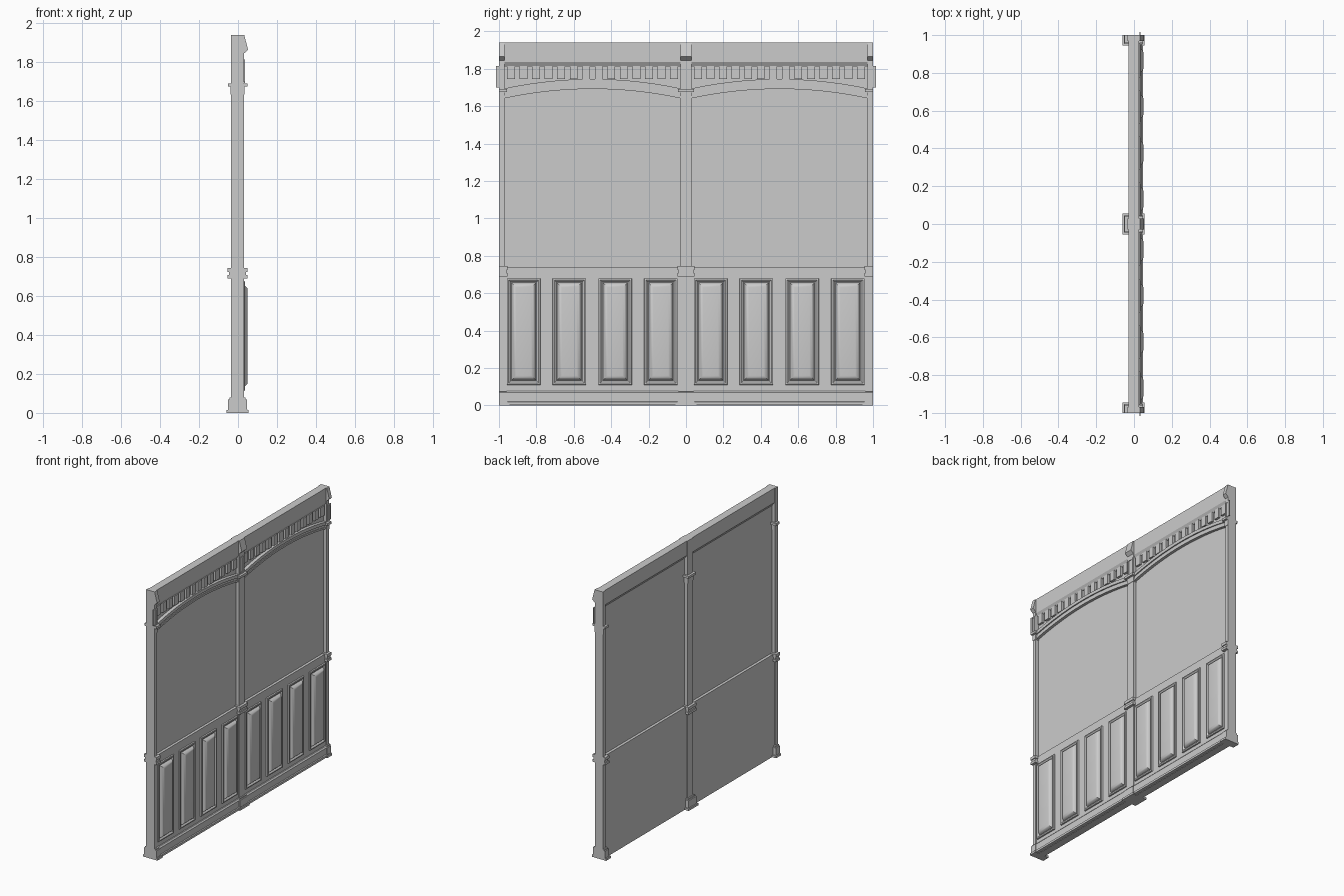
import bpy, bmesh, math

if "Cube" in bpy.data.objects:
    bpy.data.objects.remove(bpy.data.objects["Cube"])


def make(name, verts, faces, smooth=False):
    me = bpy.data.meshes.new(name)
    me.from_pydata(verts, [], faces)
    bm = bmesh.new()
    bm.from_mesh(me)
    bmesh.ops.recalc_face_normals(bm, faces=bm.faces)
    bm.to_mesh(me)
    bm.free()
    ob = bpy.data.objects.new(name, me)
    bpy.context.collection.objects.link(ob)
    if smooth:
        bpy.context.view_layer.objects.active = ob
        ob.select_set(True)
        bpy.ops.object.shade_smooth_by_angle(angle=math.radians(35))
        ob.select_set(False)
    return ob


def prism(name, profile, y0, y1):
    """Extrude an (x, z) outline along y, clipped to the wall ends."""
    y0, y1 = max(y0, -1), min(y1, 1)
    n = len(profile)
    v = [(x, y, z) for y in (y0, y1) for x, z in profile]
    f = [list(range(n)), list(range(n, 2 * n))]
    f += [[i, (i + 1) % n, n + (i + 1) % n, n + i] for i in range(n)]
    return make(name, v, f)


def box(name, x0, x1, y0, y1, z0, z1):
    return prism(name, [(x0, z0), (x1, z0), (x1, z1), (x0, z1)], y0, y1)


def panel(name, yc, zc, w, h, rings):
    """Nested rectangles: each ring is (inset, x)."""
    v, f = [], []
    for d, x in rings:
        a, b = w / 2 - d, h / 2 - d
        v += [(x, yc - a, zc - b), (x, yc + a, zc - b), (x, yc + a, zc + b), (x, yc - a, zc + b)]
    for r in range(len(rings) - 1):
        for i in range(4):
            j = (i + 1) % 4
            f.append([4 * r + i, 4 * r + j, 4 * r + 4 + j, 4 * r + 4 + i])
    f.append([len(v) - 4 + i for i in range(4)])
    return make(name, v, f, True)


def arch(name, y0, y1, x0, x1, low, high, n=20):
    """Curved band across a bay; low and high are z offsets at the springing."""
    v, f = [], []
    for i in range(n + 1):
        t = i / n
        rise = 0.05 * (1 - (2 * t - 1) ** 2)
        y = y0 + (y1 - y0) * t
        v += [(x0, y, low + rise), (x1, y, low + rise), (x1, y, high + rise), (x0, y, high + rise)]
    for i in range(n):
        for k in range(4):
            m = (k + 1) % 4
            f.append([4 * i + k, 4 * i + m, 4 * i + 4 + m, 4 * i + 4 + k])
    f += [[0, 1, 2, 3], [4 * n + k for k in range(4)]]
    return make(name, v, f, True)


# Wall layers shared by both bays
box("wainscot_wall", -0.028, 0.025, -1, 1, 0.0, 0.74)
box("upper_wall", -0.008, 0.006, -1, 1, 0.74, 1.82)
prism("cornice", [(-0.012, 1.81), (0.012, 1.81), (0.027, 1.835), (0.027, 1.94),
                  (-0.03, 1.94), (-0.03, 1.835)], -1, 1)
prism("baseboard", [(0.02, 0.003), (0.048, 0.003), (0.048, 0.018), (0.042, 0.022),
                    (0.042, 0.068), (0.034, 0.077), (0.02, 0.077)], -1, 1)

# Bays: raised panels, arch mouldings and dentils
for bay in (-1, 0):
    y0, y1 = bay + 0.03, bay + 0.97
    for k in range(4):
        panel("raised_panel", bay + 0.132 + 0.2445 * k, 0.395, 0.18, 0.57,
              [(0, 0.024), (0.002, 0.034), (0.010, 0.036), (0.016, 0.032), (0.02, 0.026),
               (0.024, 0.026), (0.026, 0.034), (0.032, 0.042), (0.04, 0.048), (0.05, 0.05)])
    arch("arch_band", y0, y1, -0.004, 0.022, 1.642, 1.692)
    arch("arch_upper_lip", y0, y1, 0.0, 0.03, 1.672, 1.695)
    arch("arch_lower_bead", y0, y1, 0.0, 0.026, 1.642, 1.655)
    for k in range(14):
        yc = bay + 0.5 + (k - 6.5) * 0.067
        box("dentil", 0.004, 0.022, yc - 0.021, yc + 0.021, 1.745, 1.815)

# Posts: a full one in the middle, half ones at the ends
for c in (-1, 0, 1):
    box("post", -0.035, 0.03, c - 0.03, c + 0.03, 0, 1.94)
    box("post_foot", -0.06, 0.055, c - 0.055, c + 0.055, 0, 0.015)
    box("post_plinth", -0.052, 0.047, c - 0.046, c + 0.046, 0.015, 0.068)
    box("plinth_cap", -0.044, 0.039, c - 0.04, c + 0.04, 0.068, 0.078)
    box("band_core", -0.047, 0.042, c - 0.041, c + 0.041, 0.692, 0.742)
    for z0, z1 in ((0.69, 0.707), (0.724, 0.745)):
        box("band_ring", -0.053, 0.048, c - 0.046, c + 0.046, z0, z1)
    box("capital_neck", -0.038, 0.033, c - 0.033, c + 0.033, 1.635, 1.675)
    box("capital_slab", -0.051, 0.048, c - 0.043, c + 0.043, 1.675, 1.692)
    prism("corbel", [(0.02, 1.94), (0.032, 1.94), (0.052, 1.865), (0.03, 1.845),
                     (0.02, 1.845)], c - 0.03, c + 0.03)
    # Small frame under the corbel
    for y in (-0.021, 0.021):
        box("post_frame_side", 0.028, 0.035, c + y - 0.005, c + y + 0.005, 1.70, 1.815)
    for z in (1.695, 1.805):
        box("post_frame_rail", 0.028, 0.035, c - 0.026, c + 0.026, z, z + 0.01)
